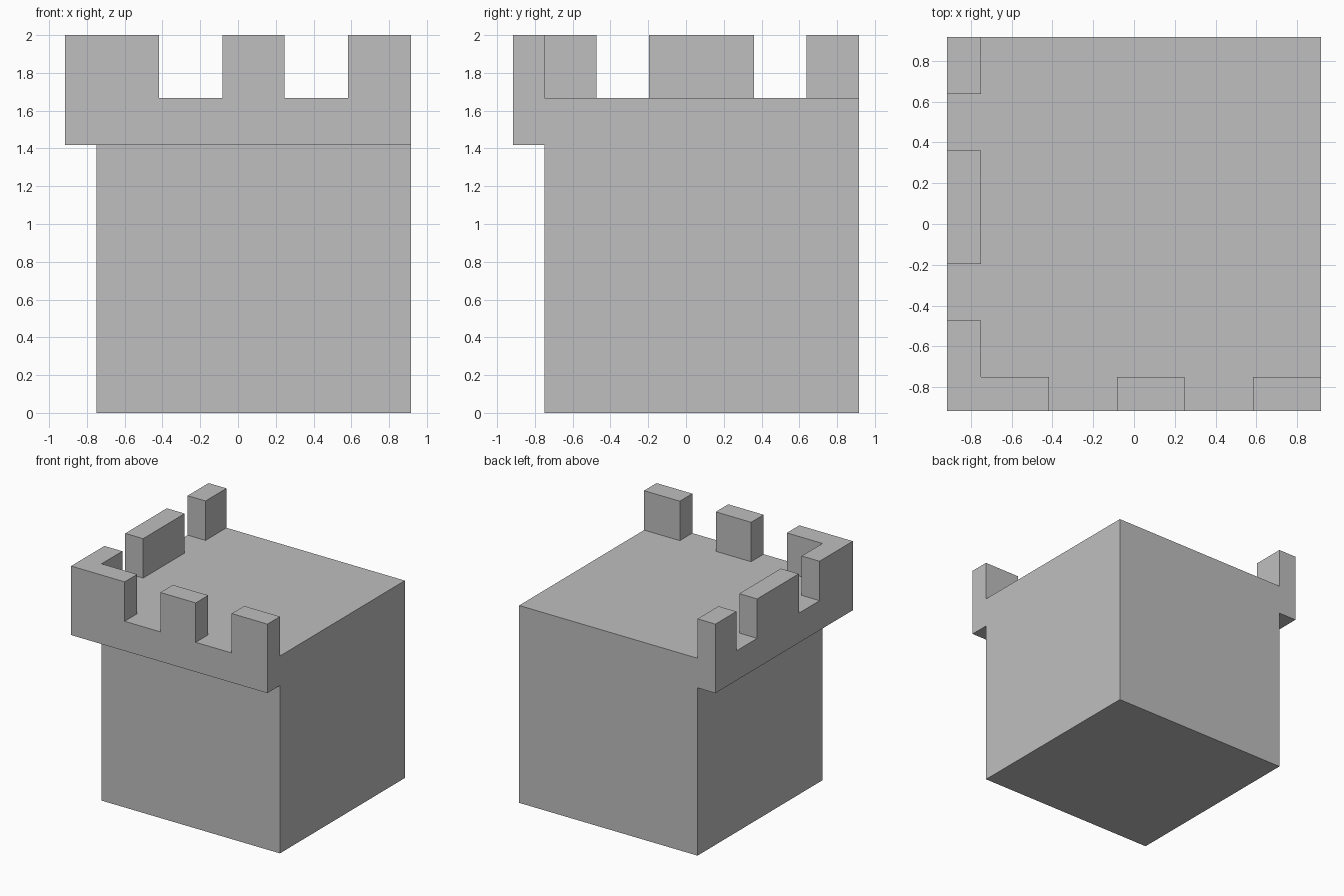
import bpy
import bmesh

cube = bpy.data.objects.get("Cube")
if cube:
    bpy.data.objects.remove(cube, do_unlink=True)

EDGE = 0.917      # outer half width
INNER = -0.75     # wall face of the tower below the overhang
LEDGE = 1.417     # underside of the overhang
FLOOR = 1.667     # roof floor
TOP = 2.0

stone = bpy.data.materials.new("grey stone")
stone.use_nodes = True
colour = (0.52, 0.52, 0.52, 1)
stone.diffuse_color = colour
stone.node_tree.nodes["Principled BSDF"].inputs["Base Color"].default_value = colour


def prism(name, outline, z0, z1):
    """Extrude a flat outline upwards into a solid."""
    bm = bmesh.new()
    face = bm.faces.new([bm.verts.new((x, y, z0)) for x, y in outline])
    new = bmesh.ops.extrude_face_region(bm, geom=[face])["geom"]
    verts = [v for v in new if isinstance(v, bmesh.types.BMVert)]
    bmesh.ops.translate(bm, verts=verts, vec=(0, 0, z1 - z0))
    bmesh.ops.recalc_face_normals(bm, faces=bm.faces)
    mesh = bpy.data.meshes.new(name)
    bm.to_mesh(mesh)
    bm.free()
    mesh.materials.append(stone)
    obj = bpy.data.objects.new(name, mesh)
    bpy.context.collection.objects.link(obj)
    return obj


def box(name, x0, x1, y0, y1, z0, z1):
    return prism(name, [(x0, y0), (x1, y0), (x1, y1), (x0, y1)], z0, z1)


def combine(target, tool, operation):
    """Apply a boolean and discard the tool object."""
    tool.hide_render = True
    mod = target.modifiers.new(operation, 'BOOLEAN')
    mod.operation = operation
    mod.solver = 'EXACT'
    mod.object = tool
    bpy.context.view_layer.objects.active = target
    bpy.ops.object.modifier_apply(modifier=mod.name)
    bpy.data.objects.remove(tool, do_unlink=True)


# Overhanging battlement around two sides
battlement = prism("battlement", [
    (-EDGE, -EDGE), (EDGE, -EDGE), (EDGE, INNER),
    (INNER, INNER), (INNER, EDGE), (-EDGE, EDGE)], LEDGE, TOP)

# Gaps between the merlons: front wall, then side wall
for a, b in ((-0.417, -0.083), (0.247, 0.583)):
    combine(battlement, box("gap", a, b, -1, -0.7, FLOOR, 2.1), 'DIFFERENCE')
for a, b in ((-0.473, -0.195), (0.36, 0.638)):
    combine(battlement, box("gap", -1, -0.7, a, b, FLOOR, 2.1), 'DIFFERENCE')

# Solid tower block, merged with the battlement
tower = box("tower", INNER, EDGE, INNER, EDGE, 0, FLOOR)
combine(tower, battlement, 'UNION')
